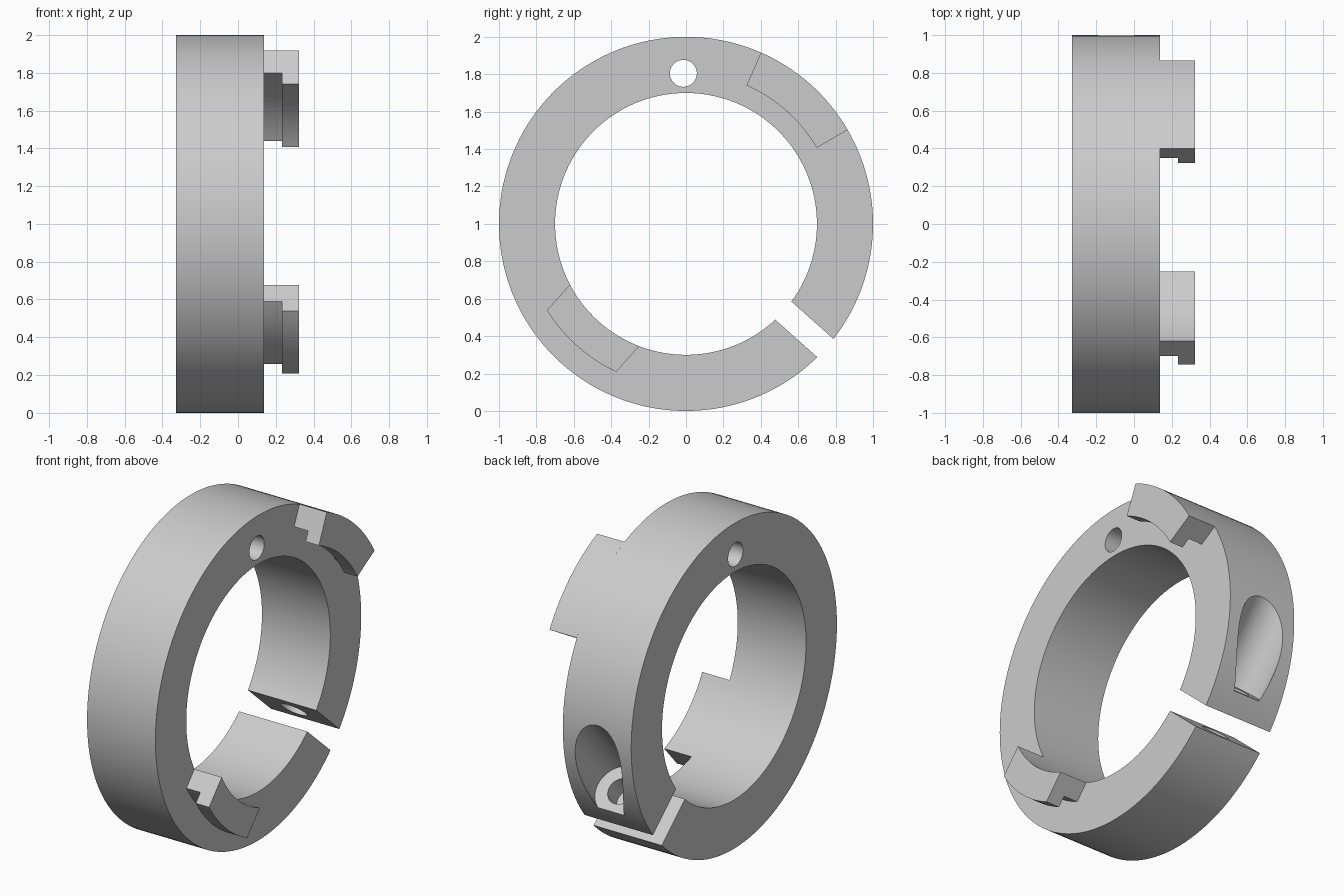
import bpy, bmesh, math
from mathutils import Vector

cube = bpy.data.objects.get("Cube")
if cube:
    bpy.data.objects.remove(cube, do_unlink=True)

grey = bpy.data.materials.new("plain grey")
grey.use_nodes = True
grey.diffuse_color = (0.6, 0.6, 0.6, 1)
grey.node_tree.nodes["Principled BSDF"].inputs["Base Color"].default_value = (0.6, 0.6, 0.6, 1)

BACK, FACE, STEP, TIP = -0.327, 0.138, 0.233, 0.324
MID_X = (BACK + FACE) / 2
CLAMP = math.radians(48.3)                 # direction of the clamp screw
SLIT = CLAMP - math.pi / 2                 # direction of the slit
HALF_SLIT = 0.065


def polar(x, r, a):
    return Vector((x, r * math.cos(a), 1 + r * math.sin(a)))


def new_object(name, bm):
    bmesh.ops.recalc_face_normals(bm, faces=bm.faces)
    mesh = bpy.data.meshes.new(name)
    bm.to_mesh(mesh)
    bm.free()
    mesh.materials.append(grey)
    obj = bpy.data.objects.new(name, mesh)
    bpy.context.collection.objects.link(obj)
    return obj


def sweep(name, section, mid, half, steps):
    """Sweep an (x, radius) section about the ring axis; half(r) is the half angle."""
    bm = bmesh.new()
    rows = []
    for i in range(steps + 1):
        t = 2 * i / steps - 1
        rows.append([bm.verts.new(polar(x, r, mid + t * half(r))) for x, r in section])
    n = len(section)
    for a, b in zip(rows, rows[1:]):
        for j in range(n):
            k = (j + 1) % n
            bm.faces.new((a[j], a[k], b[k], b[j]))
    bm.faces.new(rows[0])
    bm.faces.new(rows[-1])
    return new_object(name, bm)


def smooth(obj):
    bpy.ops.object.select_all(action='DESELECT')
    obj.select_set(True)
    bpy.context.view_layer.objects.active = obj
    bpy.ops.object.shade_smooth_by_angle(angle=math.radians(25))


def bore(target, start, end, radius):
    """Cut a round hole between two points."""
    axis = end - start
    bm = bmesh.new()
    bmesh.ops.create_cone(bm, cap_ends=True, segments=48, radius1=radius,
                          radius2=radius, depth=axis.length)
    cutter = new_object("bore_cutter", bm)
    cutter.hide_render = True
    cutter.rotation_mode = 'QUATERNION'
    cutter.rotation_quaternion = axis.to_track_quat('Z', 'Y')
    cutter.location = (start + end) / 2
    mod = target.modifiers.new("bore", 'BOOLEAN')
    mod.operation = 'DIFFERENCE'
    mod.solver = 'EXACT'
    mod.object = cutter
    bpy.context.view_layer.objects.active = target
    bpy.ops.object.modifier_apply(modifier=mod.name)
    bpy.data.objects.remove(cutter, do_unlink=True)


# Split clamp ring with a parallel-sided slit
ring = sweep("split_ring", [(BACK, 0.7), (FACE, 0.7), (FACE, 1), (BACK, 1)],
             SLIT + math.pi, lambda r: math.pi - math.asin(HALF_SLIT / r), 144)

# Small through hole near the top
bore(ring, polar(-0.5, 0.805, math.radians(91)), polar(0.3, 0.805, math.radians(91)), 0.072)

# Clamp screw: head pocket, clearance hole and blind hole across the slit
screw_dir = polar(0, 1, CLAMP) - Vector((0, 0, 1))
screw_mid = polar(MID_X, 0.85, SLIT)
bore(ring, screw_mid + screw_dir * 0.2, screw_mid + screw_dir * 1.2, 0.157)
bore(ring, screw_mid - screw_dir * 0.34, screw_mid + screw_dir * 0.3, 0.08)
smooth(ring)

# Upper hooked tab: radial ends, lip pointing inward
upper = sweep("upper_hook_tab",
              [(FACE, 0.87), (STEP, 0.87), (STEP, 0.808), (TIP, 0.808), (TIP, 1), (FACE, 1)],
              CLAMP, lambda r: math.radians(18.1), 20)
smooth(upper)

# Lower hooked tab: parallel ends, lip pointing outward
lower = sweep("lower_hook_tab",
              [(FACE, 0.7), (TIP, 0.7), (TIP, 0.875), (STEP, 0.875), (STEP, 0.811), (FACE, 0.811)],
              CLAMP + math.pi, lambda r: math.asin(0.248 / r), 20)
smooth(lower)
